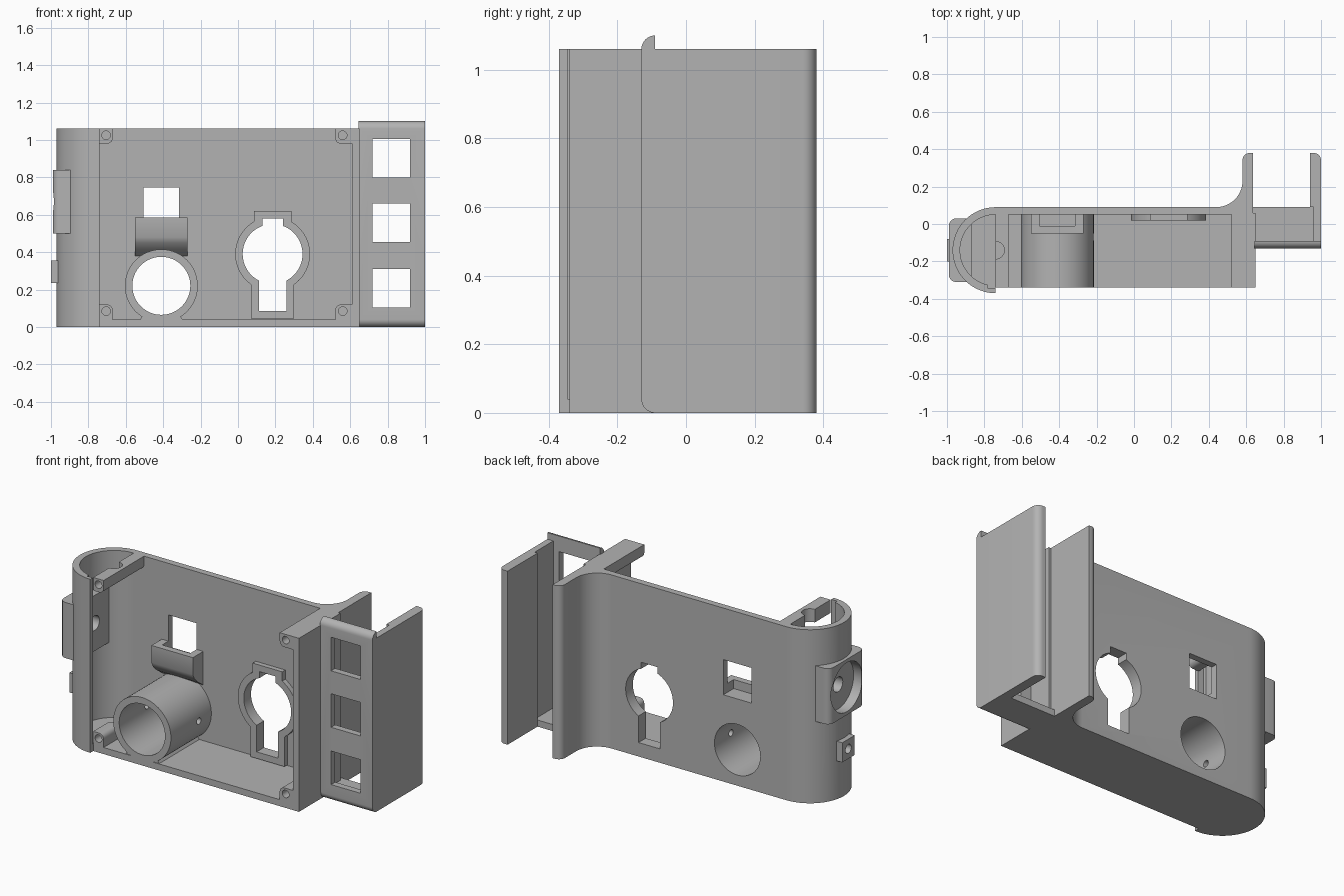
import bpy, bmesh, math

if "Cube" in bpy.data.objects:
    bpy.data.objects.remove(bpy.data.objects["Cube"])

grey = bpy.data.materials.new("grey plastic")
grey.diffuse_color = (0.45, 0.45, 0.45, 1)
grey.use_nodes = True
grey.node_tree.nodes["Principled BSDF"].inputs["Base Color"].default_value = grey.diffuse_color


def arc(cx, cy, r, a0, a1, n=12):
    """Points on an arc, angles in degrees."""
    return [(cx + r * math.cos(math.radians(a0 + (a1 - a0) * i / n)),
             cy + r * math.sin(math.radians(a0 + (a1 - a0) * i / n))) for i in range(n + 1)]


def prism(name, pts, axis, a, b):
    """Extrude a 2D outline along an axis from a to b."""
    place = {'x': lambda u, v, w: (w, u, v),
             'y': lambda u, v, w: (u, w, v),
             'z': lambda u, v, w: (u, v, w)}[axis]
    bm = bmesh.new()
    lo = [bm.verts.new(place(u, v, a)) for u, v in pts]
    hi = [bm.verts.new(place(u, v, b)) for u, v in pts]
    bm.faces.new(lo)
    bm.faces.new(hi)
    n = len(pts)
    for i in range(n):
        j = (i + 1) % n
        bm.faces.new((lo[i], lo[j], hi[j], hi[i]))
    bmesh.ops.recalc_face_normals(bm, faces=bm.faces)
    me = bpy.data.meshes.new(name)
    bm.to_mesh(me)
    bm.free()
    me.materials.append(grey)
    ob = bpy.data.objects.new(name, me)
    bpy.context.collection.objects.link(ob)
    return ob


def box(name, x0, x1, y0, y1, z0, z1):
    return prism(name, [(x0, y0), (x1, y0), (x1, y1), (x0, y1)], 'z', z0, z1)


def rod(name, u, v, r, axis, a, b, n=40):
    return prism(name, arc(u, v, r, 0, 360, n)[:-1], axis, a, b)


def cut(cutter, *targets):
    cutter.hide_render = True
    for ob in targets:
        m = ob.modifiers.new("cut", 'BOOLEAN')
        m.operation, m.solver, m.object = 'DIFFERENCE', 'EXACT', cutter
        bpy.context.view_layer.objects.active = ob
        bpy.ops.object.modifier_apply(modifier=m.name)
    bpy.data.objects.remove(cutter)


def keyhole(cx, cz, r, top_w, top, bot_w, bot):
    """Circle with a notch above and a slot below."""
    a = 90 - math.degrees(math.asin(top_w / r))
    b = 90 - math.degrees(math.asin(bot_w / r))
    right = [(top_w, top - cz)] + arc(0, 0, r, a, -b, 24) + [(bot_w, bot - cz)]
    left = [(-x, z) for x, z in reversed(right)]
    return [(cx + x, cz + z) for x, z in right + left]


H = 1.06

# Back wall, round end and left rail in one profile
shell = prism("back_shell",
              arc(-0.74, -0.14, 0.23, 270, 90, 32)
              + arc(0.44, 0.23, 0.14, -90, 0)
              + arc(0.62, 0.34, 0.04, 180, 90, 8)
              + [(0.635, 0.38), (0.635, 0.05)]
              + arc(-0.74, -0.14, 0.19, 90, 258, 32)
              + [(-0.78, -0.345), (-0.74, -0.345)], 'z', 0, H)

# Floor and right wall
floor = prism("floor", arc(-0.74, -0.14, 0.225, 270, 90, 32)
              + [(0.65, 0.085), (0.65, -0.34), (-0.74, -0.34)], 'z', 0, 0.04)
right_wall = box("right_wall", 0.61, 0.65, -0.34, 0.06, 0, H)

# Corner beams with screw holes
beams = []
for side, x0, x1, hx in (("left", -0.74, -0.67, -0.705), ("right", 0.52, 0.62, 0.56)):
    for level, z0, z1, hz in (("lower", 0.03, 0.12, 0.085), ("upper", 0.98, H, 1.025)):
        inner = x1 if side == "left" else x0
        outer = x0 if side == "left" else x1
        s = 1 if side == "left" else -1
        far, near = (z1, z0) if level == "lower" else (z0, z1)
        t = 1 if level == "lower" else -1
        r = 0.03
        corner = [(inner - s * r * (1 - math.sin(k * math.pi / 12)),
                   far - t * r * (1 - math.cos(k * math.pi / 12))) for k in range(7)]
        beam = prism(f"{side}_{level}_beam",
                     [(outer, near), (outer, far)] + corner + [(inner, near)], 'y', -0.34, 0.06)
        cut(rod("screw_hole", hx, hz, 0.023, 'y', -0.4, -0.2, 20), beam)
        if side == "left":
            cut(rod("wire_notch", -0.74, -0.14, 0.047, 'z', 0.05, 1.2, 24), beam)
        beams.append(beam)

# Lens tube with foot
tube = rod("tube", -0.41, 0.22, 0.195, 'y', -0.34, 0.06, 64)
foot = prism("tube_foot", [(-0.53, 0.03), (-0.29, 0.03), (-0.31, 0.06), (-0.30, 0.09),
                           (-0.52, 0.09), (-0.51, 0.06)], 'y', -0.335, 0.06)
cut(rod("bore", -0.41, 0.22, 0.155, 'y', -0.5, 0.3, 64), shell, tube, foot, floor)
cut(rod("pin_hole", -0.07, 0.22, 0.02, 'x', -0.7, -0.1, 16), tube)

# Pocket window with a ledge block
ledge = prism("window_ledge", [(0.06, 0.585), (-0.05, 0.585), (-0.05, 0.48), (-0.035, 0.45),
                               (0.0, 0.415), (0.05, 0.38), (0.06, 0.38)], 'x', -0.55, -0.27)
cut(box("window", -0.505, -0.315, -0.01, 0.2, 0.53, 0.745), shell, ledge)

# Keyhole opening with raised rim
rim = prism("keyhole_rim", keyhole(0.185, 0.39, 0.20, 0.10, 0.62, 0.115, 0.045), 'y', 0.02, 0.06)
cut(prism("keyhole", keyhole(0.185, 0.39, 0.16, 0.055, 0.58, 0.073, 0.085), 'y', -0.1, 0.2),
    shell, rim)

# Bosses on the round end
big_boss = prism("big_boss", [(-0.87, -0.31)] + arc(-0.95, -0.27, 0.04, 270, 180, 8)
                 + arc(-0.95, -0.01, 0.04, 180, 90, 8) + [(-0.87, 0.03)], 'z', 0.5, 0.84)
small_boss = box("small_boss", -1.0, -0.94, -0.2, -0.08, 0.235, 0.355)
cut(rod("recess", -0.14, 0.67, 0.15, 'x', -1.1, -0.93, 48), big_boss, shell)
cut(rod("boss_hole", -0.14, 0.67, 0.045, 'x', -1.1, -0.8, 24), big_boss, shell)
cut(rod("small_hole", -0.14, 0.295, 0.028, 'x', -1.1, -0.8, 16), small_boss, shell)

# Channel: right rail, floor and front plate with three windows
rail = prism("right_rail", [(0.96, -0.095), (1.0, -0.095)] + arc(0.96, 0.34, 0.04, 0, 90, 8)
             + [(0.94, 0.38), (0.94, 0.09), (0.96, 0.09)], 'z', 0, H)
channel_floor = box("channel_floor", 0.60, 0.99, -0.095, 0.09, 0, 0.04)
plate = prism("front_plate", [(-0.09, 0), (-0.09, 1.10)] + arc(-0.09, 1.06, 0.04, 90, 180, 8)
              + arc(-0.09, 0.04, 0.04, 180, 270, 8)[:-1], 'x', 0.645, 1.0)
for z in (0.105, 0.455, 0.80):
    cut(box("plate_window", 0.72, 0.92, -0.3, 0.0, z, z + 0.205), plate)

# Smooth curves, keep sharp edges
for ob in list(bpy.context.scene.objects):
    bpy.ops.object.select_all(action='DESELECT')
    ob.select_set(True)
    bpy.context.view_layer.objects.active = ob
    bpy.ops.object.shade_smooth_by_angle(angle=math.radians(30))
